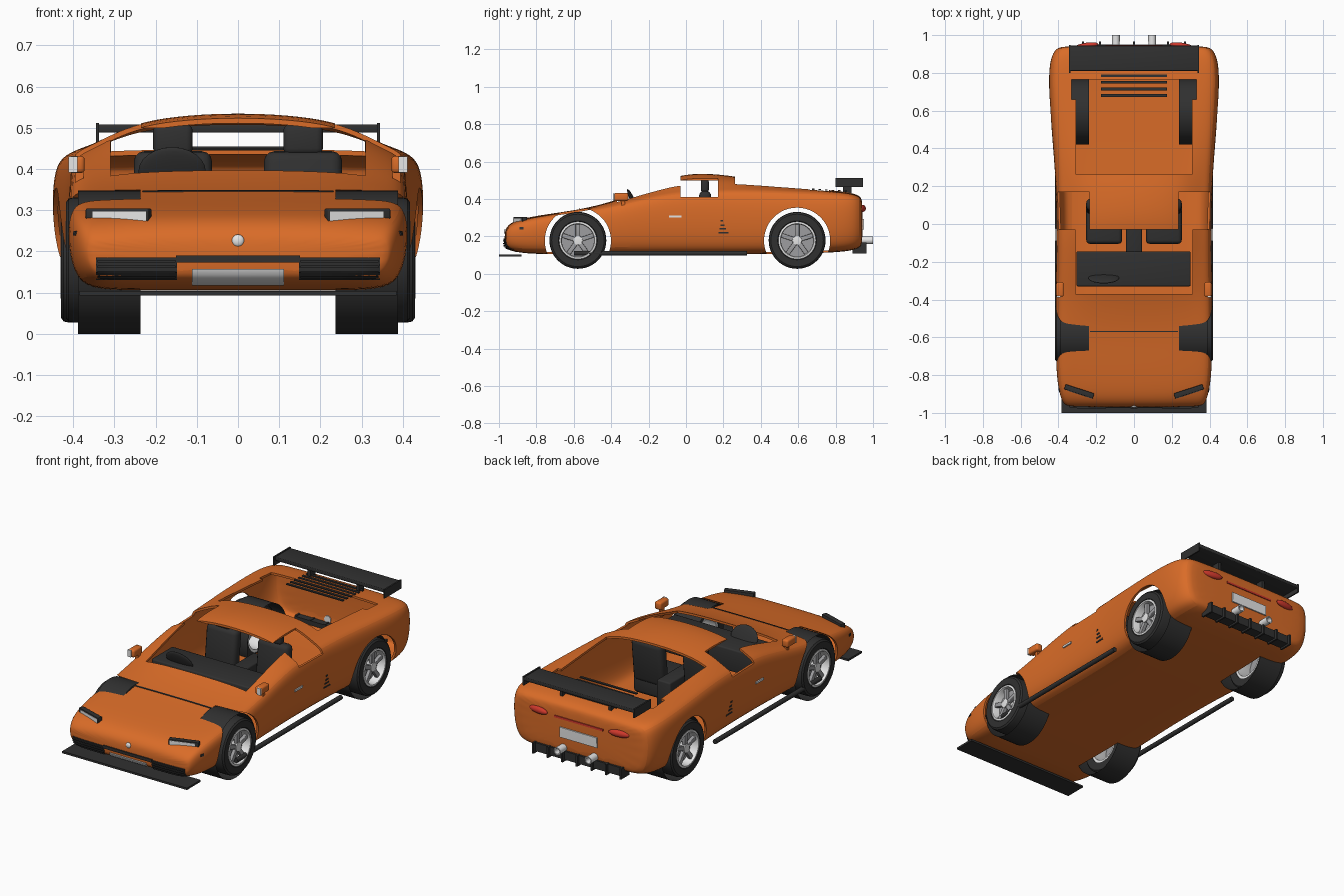
import bpy, bmesh, math
from mathutils import Vector, Matrix, Euler
from mathutils.bvhtree import BVHTree

if "Cube" in bpy.data.objects:
    bpy.data.objects.remove(bpy.data.objects["Cube"])


def material(name, rgb, rough=0.5):
    m = bpy.data.materials.new(name)
    m.use_nodes = True
    m.diffuse_color = (*rgb, 1)
    node = m.node_tree.nodes["Principled BSDF"]
    node.inputs["Base Color"].default_value = (*rgb, 1)
    node.inputs["Roughness"].default_value = rough
    return m


ORANGE = material("orange_paint", (0.70, 0.15, 0.021))
BLACK = material("black_trim", (0.03, 0.03, 0.03))
SILVER = material("silver", (0.8, 0.8, 0.8))
GREY = material("wheel_grey", (0.34, 0.34, 0.35))
RED = material("red_lens", (0.62, 0.04, 0.025))


def smooth(obj):
    bpy.ops.object.select_all(action='DESELECT')
    obj.select_set(True)
    bpy.context.view_layer.objects.active = obj
    bpy.ops.object.shade_smooth_by_angle(angle=math.radians(35))


def finish(name, bm, mat):
    bmesh.ops.remove_doubles(bm, verts=bm.verts, dist=1e-5)
    bmesh.ops.recalc_face_normals(bm, faces=bm.faces)
    mesh = bpy.data.meshes.new(name)
    bm.to_mesh(mesh)
    bm.free()
    mesh.materials.append(mat)
    obj = bpy.data.objects.new(name, mesh)
    bpy.context.collection.objects.link(obj)
    smooth(obj)
    return obj


def box(name, lo, hi, mat, bevel=0, rot=(0, 0, 0)):
    lo, hi = Vector(lo), Vector(hi)
    bm = bmesh.new()
    bmesh.ops.create_cube(bm, size=1)
    bmesh.ops.scale(bm, vec=hi - lo, verts=bm.verts)
    if bevel:
        bmesh.ops.bevel(bm, geom=bm.edges[:], offset=bevel, segments=3, profile=0.5, affect='EDGES')
    bm.transform(Matrix.Translation((lo + hi) / 2) @ Euler(rot).to_matrix().to_4x4())
    return finish(name, bm, mat)


def ellipsoid(name, centre, radii, mat, rot=(0, 0, 0)):
    bm = bmesh.new()
    bmesh.ops.create_uvsphere(bm, u_segments=24, v_segments=12, radius=1)
    bmesh.ops.scale(bm, vec=radii, verts=bm.verts)
    bm.transform(Matrix.Translation(centre) @ Euler(rot).to_matrix().to_4x4())
    return finish(name, bm, mat)


def lathe(name, profile, centre, mat, axis='x', side=1, segs=48):
    # Revolve (radius, distance along axis) points
    bm = bmesh.new()
    rings = []
    for i in range(segs):
        a = math.tau * i / segs
        ring = []
        for r, t in profile:
            u, v = r * math.cos(a), r * math.sin(a)
            p = (side * t, u, v) if axis == 'x' else (u, side * t, v)
            ring.append(bm.verts.new(Vector(centre) + Vector(p)))
        rings.append(ring)
    for a, b in zip(rings, rings[1:] + rings[:1]):
        for j in range(len(profile) - 1):
            bm.faces.new((a[j], a[j + 1], b[j + 1], b[j]))
    return finish(name, bm, mat)


# Body shell: lofted sections (y, half width, bottom, shoulder, crown)
STATIONS = [
    (-.970, .350, .150, .215, .225), (-.955, .372, .132, .245, .258),
    (-.915, .392, .117, .275, .286), (-.83, .409, .107, .298, .305),
    (-.70, .415, .105, .320, .325), (-.55, .416, .105, .342, .347),
    (-.40, .416, .105, .368, .385), (-.30, .415, .105, .393, .422),
    (-.15, .412, .105, .428, .482), (-.04, .412, .105, .445, .530),
    (.10, .413, .105, .452, .540), (.26, .418, .105, .455, .524),
    (.45, .434, .105, .452, .485), (.76, .457, .112, .440, .448),
    (.88, .444, .122, .430, .435), (.93, .415, .140, .412, .418), (.945, .375, .160, .385, .392)]


def section(bm, y, w, zb, zs, zt):
    h, c = zs - zb, zt - zs
    half = [(0, zb), (.5, zb), (.84, zb), (.94, zb + .12 * h), (.985, zb + .35 * h),
            (1, zb + .62 * h), (.99, zb + .84 * h), (.955, zb + .96 * h), (.88, zs),
            (.74, zs + .38 * c), (.57, zs + .76 * c), (.29, zs + .95 * c), (0, zt)]
    pts = half + [(-x, z) for x, z in half[-2:0:-1]]
    return [bm.verts.new((x * w, y, z)) for x, z in pts]


bm = bmesh.new()
loops = [section(bm, *s) for s in STATIONS]
for a, b in zip(loops, loops[1:]):
    for i in range(len(a)):
        j = (i + 1) % len(a)
        bm.faces.new((a[i], a[j], b[j], b[i]))
caps = [bm.faces.new(loops[0]), bm.faces.new(loops[-1])]
bmesh.ops.inset_individual(bm, faces=caps, thickness=.012)
body = finish("body_shell", bm, ORANGE)
sub = body.modifiers.new("round", 'SUBSURF')
sub.levels = sub.render_levels = 2
shell = body.modifiers.new("shell", 'SOLIDIFY')
shell.thickness, shell.offset = .012, -1

# Openings for windows, engine bay and wheel arches
AXLES = (-.578, .594)
HUB_Z, ARCH_R = .177, .177
WELL_R = .174
cutters = [box("windscreen_cutter", (-.31, -.37, .36), (.31, -.03, .7), BLACK),
           box("cabin_cutter", (-.6, -.0301, .41), (.6, .17, .5), BLACK),
           box("engine_bay_cutter", (-.308, .262, .38), (.308, .765, .7), BLACK),
           box("engine_bay_rear_cutter", (-.33, .66, .381), (.33, .764, .71), BLACK)]
for s in (-1, 1):
    x0, x1 = sorted((s * .235, s * .61))
    cutters.append(box("side_window_cutter", (x0, -.0302, .4101), (x1, .1701, .6), BLACK))
    for y in AXLES:
        cutters.append(lathe("arch_cutter", [(0, 0), (ARCH_R, 0), (ARCH_R, .4), (0, .4)],
                             (s * .237, y, HUB_Z), BLACK, side=s))
for c in cutters:
    c.hide_render = True
    m = body.modifiers.new("cut", 'BOOLEAN')
    m.object, m.operation, m.solver = c, 'DIFFERENCE', 'EXACT'
bpy.ops.object.select_all(action='DESELECT')
body.select_set(True)
bpy.context.view_layer.objects.active = body
bpy.ops.object.convert(target='MESH')
for c in cutters:
    bpy.data.objects.remove(c)
smooth(body)

bm = bmesh.new()
bm.from_mesh(body.data)
surface = BVHTree.FromBMesh(bm)
bm.free()

# Thin plates laid on the body surface along a viewing direction
RAYS = {'front': ((0, 1, 0), lambda a, b: (a, -2, b)), 'rear': ((0, -1, 0), lambda a, b: (a, 2, b)),
        'left': ((-1, 0, 0), lambda a, b: (2, a, b)), 'right': ((1, 0, 0), lambda a, b: (-2, a, b)),
        'top': ((0, 0, -1), lambda a, b: (a, b, 2))}


def plate(name, corners, face, mat, lift=.004, n=10, m=3):
    a0, b0, a1, b1 = corners
    d, start = RAYS[face]
    d = Vector(d)
    bm = bmesh.new()
    grid = []
    for i in range(n + 1):
        row = []
        for j in range(m + 1):
            o = Vector(start(a0 + (a1 - a0) * i / n, b0 + (b1 - b0) * j / m))
            row.append(bm.verts.new(surface.ray_cast(o, d)[0] - d * lift))
        grid.append(row)
    for i in range(n):
        for j in range(m):
            bm.faces.new((grid[i][j], grid[i + 1][j], grid[i + 1][j + 1], grid[i][j + 1]))
    ext = bmesh.ops.extrude_face_region(bm, geom=bm.faces[:])
    moved = [v for v in ext['geom'] if isinstance(v, bmesh.types.BMVert)]
    bmesh.ops.translate(bm, vec=d * .009, verts=moved)
    return finish(name, bm, mat)


# Nose and side details
for s, tag in ((1, "left"), (-1, "right")):
    turn = (0, 0, s * math.radians(18))
    x, y = s * .29, -.886
    box(tag + "_headlight_frame", (x - .08, y - .014, .268), (x + .08, y + .014, .304), BLACK, .003, turn)
    x, y = s * .287, y - .0135
    box(tag + "_headlight_lens", (x - .068, y - .004, .274), (x + .068, y + .004, .297), SILVER, 0, turn)
    plate(tag + "_front_vent", (s * .148, .13, s * .345, .185), 'front', BLACK)
    for k in range(4):
        z = .134 + k * .013
        plate(tag + "_vent_slat", (s * .152, z, s * .341, z + .006), 'front', BLACK, .01, m=1)
    plate(tag + "_door_handle", (-.09, .300, -.025, .311), tag, SILVER, .007)
    plate(tag + "_side_marker", (-.89, .238, -.87, .25), tag, BLACK, .003)
    for y0, y1, z in ((.185, .197, .28), (.185, .205, .257), (.18, .213, .237), (.175, .228, .215)):
        plate(tag + "_side_vent", (y0, z, y1, z + .008), tag, BLACK, .003, 4, 1)
plate("front_vent_bar", (-.15, .173, .15, .19), 'front', BLACK, .006)
plate("front_number_plate", (-.112, .117, .112, .157), 'front', SILVER, .008)
ellipsoid("nose_badge", (0, -.965, .226), (.015, .008, .015), SILVER)
plate("bonnet_seam", (-.232, -.573, .232, -.566), 'top', BLACK, .003, 12, 1)
box("front_splitter", (-.385, -1, .093), (.385, -.88, .104), BLACK)

# Wheels and open wheel wells
for y, axle in zip(AXLES, ("front", "rear")):
    for s in (-1, 1):
        tag = axle + ("_left" if s > 0 else "_right")
        lathe(tag + "_wheel_well", [(WELL_R, 0), (WELL_R, .151)], (s * .237, y, WELL_R), BLACK, side=s)
        hub = (s * (.273 if axle == "front" else .285), y, HUB_Z + .002)
        lathe(tag + "_tyre", [(.1, 0), (.143, 0), (.151, .008), (.152, .02), (.152, .125), (.149, .138),
                              (.14, .145), (.104, .145), (.1, .14), (.1, 0)], hub, BLACK, side=s)
        lathe(tag + "_rim", [(.1, .004), (.1, .144), (.09, .146), (.086, .138), (.086, .004), (.1, .004)],
              hub, SILVER, side=s)
        lathe(tag + "_brake_disc", [(0, .09), (.088, .09), (.088, .1), (0, .1)], hub, GREY, side=s)
        lathe(tag + "_hub_cap", [(0, .09), (.026, .09), (.024, .137), (0, .14)], hub, SILVER, side=s, segs=24)
        for k in range(5):
            a = math.tau * k / 5
            c = Vector(hub) + Vector((s * .123, .054 * -math.sin(a), .054 * math.cos(a)))
            h = Vector((.01, .012, .036))
            box(tag + "_spoke", c - h, c + h, GREY, .003, (a, 0, 0))

# Sills and mirrors
for s, tag in ((1, "left"), (-1, "right")):
    lathe(tag + "_sill", [(0, -.6), (.013, -.6), (.013, .326), (0, .326)], (s * .406, 0, .11), BLACK, 'y', segs=12)
    x0, x1 = sorted((s * .372, s * .412))
    box(tag + "_mirror", (x0, -.385, .39), (x1, -.308, .432), ORANGE, .01)
    x0, x1 = sorted((s * .389, s * .411))
    box(tag + "_mirror_glass", (x0, -.389, .392), (x1, -.381, .43), SILVER)
    box(tag + "_mirror_stalk", (s * .385 - .01, -.345, .35), (s * .385 + .01, -.325, .4), ORANGE)

# Cabin
box("dashboard", (-.305, -.33, .26), (.30, -.145, .385), BLACK, .008)
ellipsoid("instrument_hump", (-.16, -.285, .393), (.082, .012, .066), BLACK, (math.radians(25), 0, 0))
box("centre_tunnel", (-.042, -.15, .117), (.042, .2, .29), BLACK, .008)
for s, tag in ((1, "left"), (-1, "right")):
    x = s * .158
    box(tag + "_seat_cushion", (x - .095, -.105, .13), (x + .095, .11, .25), BLACK, .02)
    box(tag + "_seat_back", (x - .095, .06, .2), (x + .095, .125, .443), BLACK, .025, (math.radians(-6), 0, 0))
    box(tag + "_headrest", (x - .048, .08, .435), (x + .048, .122, .508), BLACK, .015)

# Engine slats and rear wing
for k in range(6):
    y = .68 + k * .035
    box("engine_slat", (-.175, y - .007, .449 - k * .002), (.175, y + .007, .455 - k * .002), BLACK)
box("wing_blade", (-.34, .81, .488), (.34, .945, .508), BLACK, .004)
for s in (-1, 1):
    box("wing_end_plate", (s * .341 - .004, .80, .463), (s * .341 + .004, .947, .512), BLACK)
    box("wing_support", (s * .15 - .008, .84, .42), (s * .15 + .008, .885, .49), BLACK)

# Tail
for s in (-1, 1):
    ellipsoid("tail_light", (s * .25, .944, .35), (.062, .016, .019), RED, (0, 0, math.radians(-8 * s)))
    lathe("exhaust", [(0, 0), (.02, 0), (.021, .075), (.015, .075), (.015, .02), (0, .02)],
          (s * .096, .925, .18), SILVER, 'y', segs=24)
plate("tail_strip", (-.15, .337, .15, .348), 'rear', RED, .005, m=1)
plate("rear_number_plate", (-.115, .236, .115, .292), 'rear', SILVER, .007)
box("diffuser", (-.27, .89, .118), (.27, .95, .165), BLACK)
for k in range(7):
    x = -.27 + k * .09
    box("diffuser_fin", (x - .005, .89, .108), (x + .005, .965, .168), BLACK)
